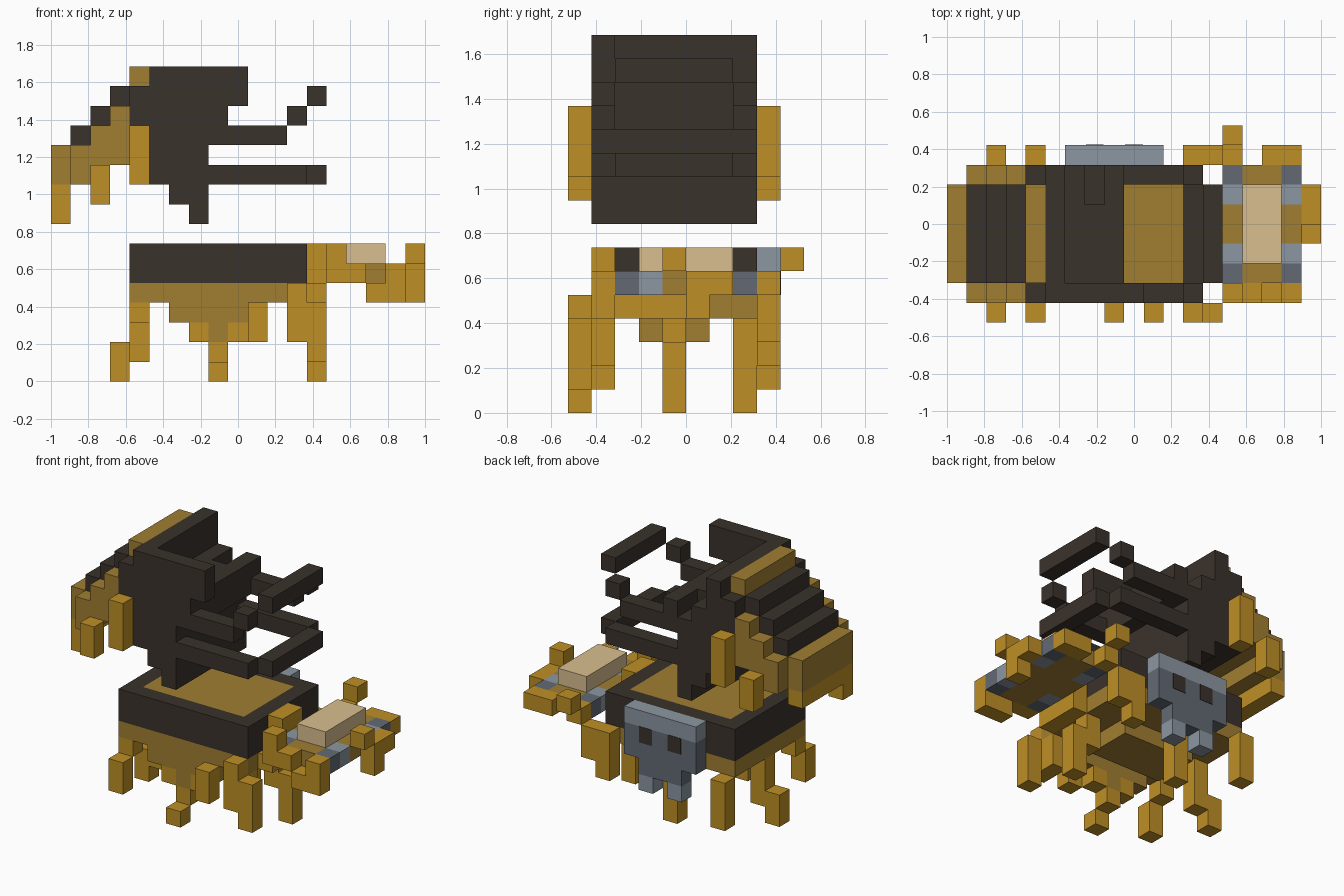
import bpy
import bmesh
from mathutils import Vector

if "Cube" in bpy.data.objects:
    bpy.data.objects.remove(bpy.data.objects["Cube"], do_unlink=True)

CELL = 2 / 19
ORIGIN = Vector((-9.5, -5, 0))


def linear(channel):
    c = channel / 255
    return c / 12.92 if c <= 0.04045 else ((c + 0.055) / 1.055) ** 2.4


def material(name, hex_code):
    rgb = [linear(v) for v in bytes.fromhex(hex_code)]
    mat = bpy.data.materials.new(name)
    mat.use_nodes = True
    mat.diffuse_color = (*rgb, 1)
    mat.node_tree.nodes["Principled BSDF"].inputs["Base Color"].default_value = (*rgb, 1)
    return mat


DARK = material("dark wood", "3a322b")
BROWN = material("brown", "a07e32")
OCHRE = material("ochre", "bf8f26")
TAN = material("tan", "dabf90")
GREY = material("blue grey", "8c96a1")
SLATE = material("dark slate", "636a74")


def span(value):
    """A single number means one cell."""
    return value if isinstance(value, tuple) else (value, value + 1)


def box(name, mat, x, y, z):
    """Block given in grid cells."""
    spans = [span(v) for v in (x, y, z)]
    low = Vector([s[0] for s in spans])
    size = Vector([s[1] - s[0] for s in spans])
    bm = bmesh.new()
    bmesh.ops.create_cube(bm, size=1)
    for v in bm.verts:
        v.co = (low + size / 2 + v.co * size + ORIGIN) * CELL
    mesh = bpy.data.meshes.new(name)
    bm.to_mesh(mesh)
    bm.free()
    mesh.materials.append(mat)
    obj = bpy.data.objects.new(name, mesh)
    bpy.context.collection.objects.link(obj)


def pair(name, mat, x, y, z, total=9):
    """Block and its mirror image across the body's middle."""
    a, b = span(y)
    box(name + "_right", mat, x, (a, b), z)
    box(name + "_left", mat, x, (total - b, total - a), z)


WIDE = (1, 8)     # full body depth
INNER = (2, 7)    # depth between the side panels

# Chest: dark rim around a brown filling, tapering belly below
pair("chest_side", DARK, (4, 13), 1, (5, 7))
for x in (4, 12):
    box("chest_end", DARK, x, INNER, (5, 7))
box("chest_filling", BROWN, (5, 12), INNER, (5, 7))
box("chest_base", BROWN, (4, 13), WIDE, 4)
box("belly", BROWN, (6, 11), (3, 6), 3)
box("belly_front", BROWN, (6, 11), 1, 3)
box("belly_front_tip", BROWN, 8, 1, 2)
for x in (7, 9):
    box("belly_front_knob", OCHRE, x, 1, 2)

# Lid: stepped brown back, dark step treads and a dark inner wall
box("lid_back", BROWN, 0, INNER, (10, 12))
box("lid_hem", OCHRE, 0, INNER, 9)
box("lid_hem_tip", OCHRE, 0, 2, 8)
for x, bottom in ((1, 10), (2, 11), (3, 11)):
    box("lid_step", BROWN, x, WIDE, (bottom, 11 + x))
    box("lid_tread", DARK, x, INNER, 11 + x)
box("lid_ridge_base", DARK, 4, WIDE, (10, 15))
box("lid_ridge", BROWN, 4, INNER, 15)
box("lid_plate", DARK, 5, WIDE, (10, 16))
box("lid_wall", DARK, (6, 8), WIDE, (9, 13))
box("lid_wall_foot", DARK, 7, WIDE, 8)
box("lid_shelf_back", DARK, 6, WIDE, 13)
box("lid_shelf_middle", DARK, 7, (1, 6), 13)
box("lid_shelf_edge", DARK, 8, WIDE, (12, 14))
box("lid_corner", DARK, (6, 10), 1, (14, 16))
pair("lid_strap_long", OCHRE, 4, 0, (10, 13))
pair("lid_strap_short", OCHRE, 2, 0, (9, 11))

# Jaw frames reaching forward from the lid
pair("lower_frame_arm", DARK, (8, 13), 1, 10)
box("lower_frame_bar", DARK, 13, INNER, 10)
pair("upper_frame_arm", DARK, (9, 12), 1, 12)
pair("upper_frame_joint", DARK, 12, 1, 13)
box("upper_frame_bar", DARK, 13, INNER, 14)

# Mask on the rear side with eyes and teeth
box("mask_brow", GREY, (6, 11), 8, 6)
box("mask_face", SLATE, (6, 11), 8, (4, 6))
box("mask_chin", SLATE, (7, 10), 8, 3)
for x in (7, 9):
    box("mask_tooth", GREY, x, 8, 2)
    box("mask_eye", DARK, (x + .05, x + .95), (9, 9.03), (5, 6))

# Legs on the front side
box("leg_a", OCHRE, 4, 0, (1, 3))
box("leg_a_hip", OCHRE, 4, 1, 3)
box("leg_b_foot", OCHRE, 8, 0, 0)
box("leg_b", OCHRE, 8, 1, 1)
box("leg_c", OCHRE, 10, 0, (2, 4))
box("leg_d", OCHRE, 12, 0, (2, 5))
box("leg_e", OCHRE, 13, 0, (1, 4))
box("leg_e_hip", OCHRE, 12, 1, (2, 4))

# Legs at the ends and on the rear side
box("end_leg", OCHRE, 13, 4, (0, 3))
box("end_leg_hip", OCHRE, 12, 4, (2, 4))
box("tail_leg", OCHRE, 3, 4, (0, 2))
box("tail_leg_hip", OCHRE, 4, 4, (1, 4))
box("rear_middle_leg", OCHRE, 8, 7, (0, 4))
box("rear_leg_a", OCHRE, 4, 8, (1, 4))
box("rear_leg_b", OCHRE, 12, 8, (2, 5))
box("rear_leg_c", OCHRE, 13, 8, (3, 5))

# Neck joining the chest to the small crawler
box("neck_base", OCHRE, 13, (2, 5), 4)
box("neck", OCHRE, 13, (3, 5), (5, 7))

# Crawler: slab with grey corners and a tan back
box("crawler_slab", BROWN, (15, 17), (2, 8), 5)
box("crawler_back", TAN, (15, 17), (3, 7), 6)
for x in (14, 17):
    box("crawler_middle", BROWN, x, (4, 6), 5)
    pair("crawler_stripe", GREY, x, 3, 5, total=10)
    pair("crawler_corner", SLATE, x, 2, 5, total=10)

# Crawler limbs
box("crawler_front_limb", OCHRE, (14, 16), 1, 5)
box("crawler_front_horn", OCHRE, 14, 1, 6)
box("crawler_front_claw", OCHRE, (16, 18), 1, 4)
box("crawler_front_knuckle", OCHRE, 17, 1, 5)
box("crawler_rear_limb", OCHRE, (16, 18), 8, 5)
box("crawler_rear_joint", OCHRE, 14, 8, 5)
box("crawler_rear_claw", OCHRE, 14, 9, 6)
box("crawler_snout", OCHRE, 18, (5, 7), 5)
box("crawler_chin", OCHRE, 18, 5, 4)
box("crawler_horn", OCHRE, 18, 4, 6)
